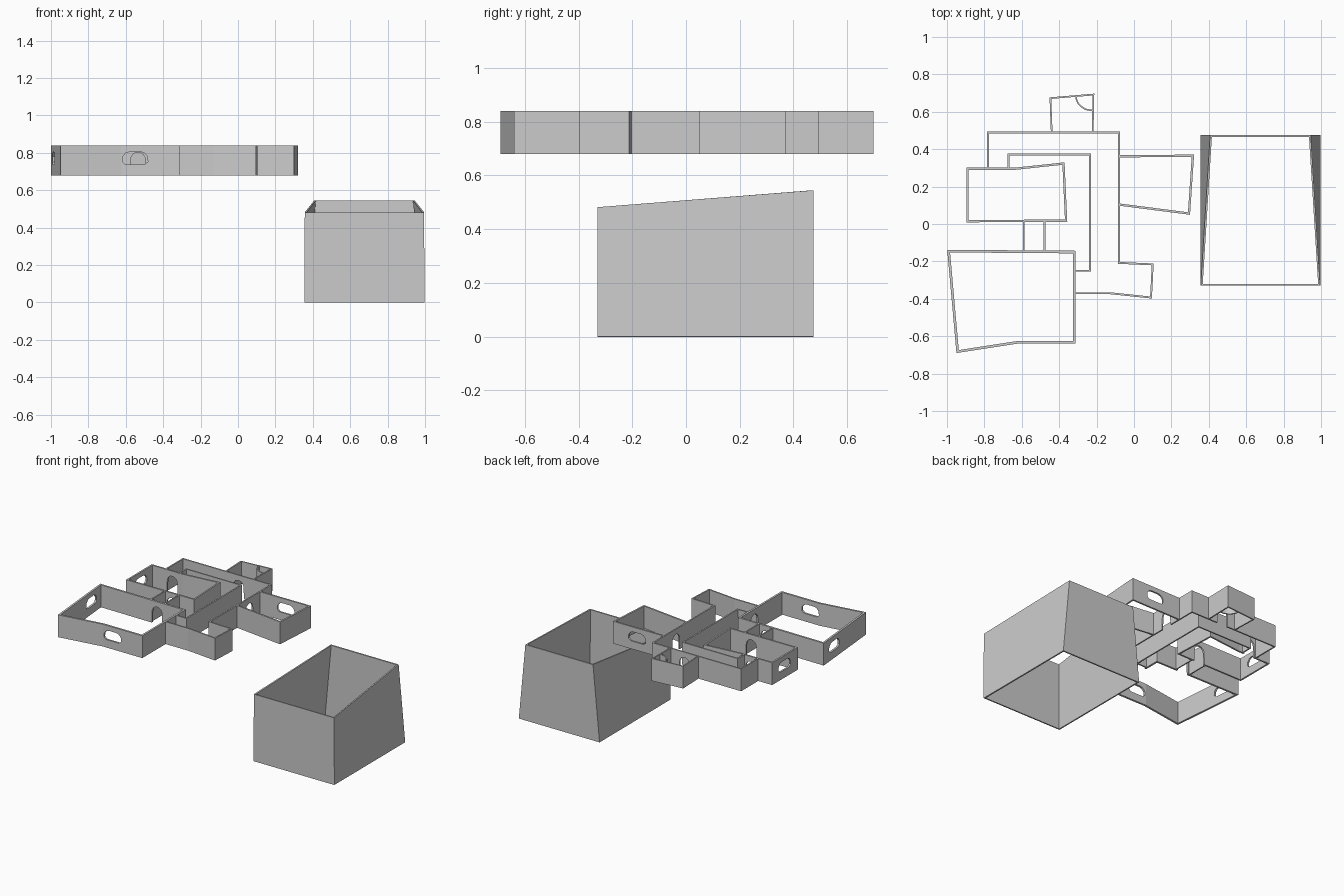
import bpy, bmesh, math
from mathutils import Vector

if "Cube" in bpy.data.objects:
    bpy.data.objects.remove(bpy.data.objects["Cube"])

Z0, Z1 = 0.68, 0.84


def make_object(name, bm):
    bmesh.ops.recalc_face_normals(bm, faces=bm.faces)
    me = bpy.data.meshes.new(name)
    bm.to_mesh(me)
    bm.free()
    ob = bpy.data.objects.new(name, me)
    bpy.context.scene.collection.objects.link(ob)
    return ob


def wall(name, pts, closed=False, t=0.01):
    """Mitred thin wall following a plan polyline."""
    p = [Vector(q) for q in pts]
    n = len(p)
    bm = bmesh.new()
    rings = []
    for i in range(n):
        prev = p[i - 1] if closed or i > 0 else None
        nxt = p[(i + 1) % n] if closed or i < n - 1 else None
        d1 = (p[i] - prev).normalized() if prev is not None else None
        d2 = (nxt - p[i]).normalized() if nxt is not None else d1
        d1 = d1 if d1 is not None else d2
        n1, n2 = Vector((-d1.y, d1.x)), Vector((-d2.y, d2.x))
        m = (n1 + n2).normalized()
        m *= t / 2 / m.dot(n1)
        a, b = p[i] + m, p[i] - m
        rings.append([bm.verts.new((q.x, q.y, z)) for q, z in
                      ((a, Z0), (b, Z0), (b, Z1), (a, Z1))])
    for i in range(n if closed else n - 1):
        r, s = rings[i], rings[(i + 1) % n]
        for k in range(4):
            bm.faces.new((r[k], r[(k + 1) % 4], s[(k + 1) % 4], s[k]))
    if not closed:
        bm.faces.new(rings[0])
        bm.faces.new(rings[-1])
    return make_object(name, bm)


def cutter(profile, x, y, angle):
    """Prism of an (along wall, z) profile, pushed through a wall."""
    u = Vector((math.cos(angle), math.sin(angle), 0))
    v = Vector((-u.y, u.x, 0)) * 0.03
    bm = bmesh.new()
    c = Vector((x, y, 0))
    front, back = [[bm.verts.new(c + u * a + Vector((0, 0, z)) + v * s)
                    for a, z in profile] for s in (-1, 1)]
    n = len(profile)
    for i in range(n):
        j = (i + 1) % n
        bm.faces.new((front[i], front[j], back[j], back[i]))
    bm.faces.new(front)
    bm.faces.new(back)
    ob = make_object("opening_cutter", bm)
    ob.hide_render = True
    return ob


# opening profiles: arched door and rounded window
door = [(-0.043, Z0 - 0.02), (0.043, Z0 - 0.02)] + [
    (0.04 * math.cos(a), 0.76 + 0.043 * math.sin(a))
    for a in [math.pi * k / 8 for k in range(9)]]
window = [(-0.068, 0.752), (-0.05, 0.737), (0.05, 0.737), (0.068, 0.752),
          (0.066, 0.78), (0.05, 0.799), (0.03, 0.805), (-0.03, 0.805),
          (-0.05, 0.799), (-0.066, 0.78)]

H = math.pi / 2

# rooms and passages, each with its openings
layout = [
    ("large_room", [(-0.991, -0.145), (-0.32, -0.15), (-0.32, -0.633),
                    (-0.625, -0.633), (-0.943, -0.682)], True, 0.014,
     [(window, -0.55, -0.633, 0), (window, -0.978, -0.275, -1.482),
      (door, -0.535, -0.148, 0), (door, -0.32, -0.31, H)]),
    ("middle_room", [(-0.89, 0.295), (-0.64, 0.295), (-0.377, 0.323),
                     (-0.363, 0.018), (-0.89, 0.015)], True, 0.012,
     [(window, -0.89, 0.16, H), (door, -0.535, 0.017, 0),
      (door, -0.725, 0.295, 0)]),
    ("passage_outer_wall", [(-0.78, 0.295), (-0.78, 0.49), (-0.08, 0.49),
                            (-0.08, -0.208), (0.10, -0.216), (0.091, -0.393),
                            (-0.13, -0.37), (-0.32, -0.37)], False, 0.01,
     [(door, -0.335, 0.49, 0), (door, -0.08, 0.235, H)]),
    ("passage_inner_wall", [(-0.67, 0.295), (-0.67, 0.372), (-0.236, 0.372),
                            (-0.236, -0.25), (-0.32, -0.25)], False, 0.01, []),
    ("east_room", [(-0.08, 0.362), (0.315, 0.365), (0.294, 0.056),
                   (-0.08, 0.104)], False, 0.012, [(window, 0.13, 0.363, 0)]),
    ("small_room", [(-0.44, 0.49), (-0.447, 0.673), (-0.217, 0.692),
                    (-0.221, 0.49)], False, 0.009, []),
    ("alcove_curved_wall", [(-0.218 - 0.092 * math.cos(k * H / 8),
                             0.694 - 0.01 * (1 - k / 8) - 0.086 * math.sin(k * H / 8))
                            for k in range(9)], False, 0.008, []),
    ("link_wall_left", [(-0.59, -0.147), (-0.59, 0.016)], False, 0.009, []),
    ("link_wall_right", [(-0.479, -0.147), (-0.479, 0.016)], False, 0.009, []),
]

for name, pts, closed, t, openings in layout:
    ob = wall(name, pts, closed, t)
    for prof, x, y, ang in openings:
        m = ob.modifiers.new("opening", 'BOOLEAN')
        m.operation = 'DIFFERENCE'
        m.solver = 'EXACT'
        m.object = cutter(prof, x, y, ang)
    # bake the openings and drop their cutters
    bpy.context.view_layer.update()
    dg = bpy.context.evaluated_depsgraph_get()
    cut = bpy.data.meshes.new_from_object(ob.evaluated_get(dg))
    tools = [m.object for m in ob.modifiers]
    ob.modifiers.clear()
    ob.data = cut
    for c in tools:
        bpy.data.objects.remove(c)

# open tapered enclosure: sides lean in and rise towards the back
bm = bmesh.new()
low = [bm.verts.new(p) for p in ((0.355, -0.33, 0), (0.997, -0.33, 0),
                                 (0.997, 0.475, 0), (0.355, 0.475, 0))]
top = [bm.verts.new(p) for p in ((0.357, -0.33, 0.482), (0.995, -0.33, 0.482),
                                 (0.945, 0.475, 0.545), (0.407, 0.475, 0.545))]
for i in range(4):
    j = (i + 1) % 4
    bm.faces.new((low[i], low[j], top[j], top[i]))
box = make_object("tapered_enclosure", bm)
s = box.modifiers.new("thickness", 'SOLIDIFY')
s.thickness = 0.01
s.offset = -1
s.use_even_offset = True
